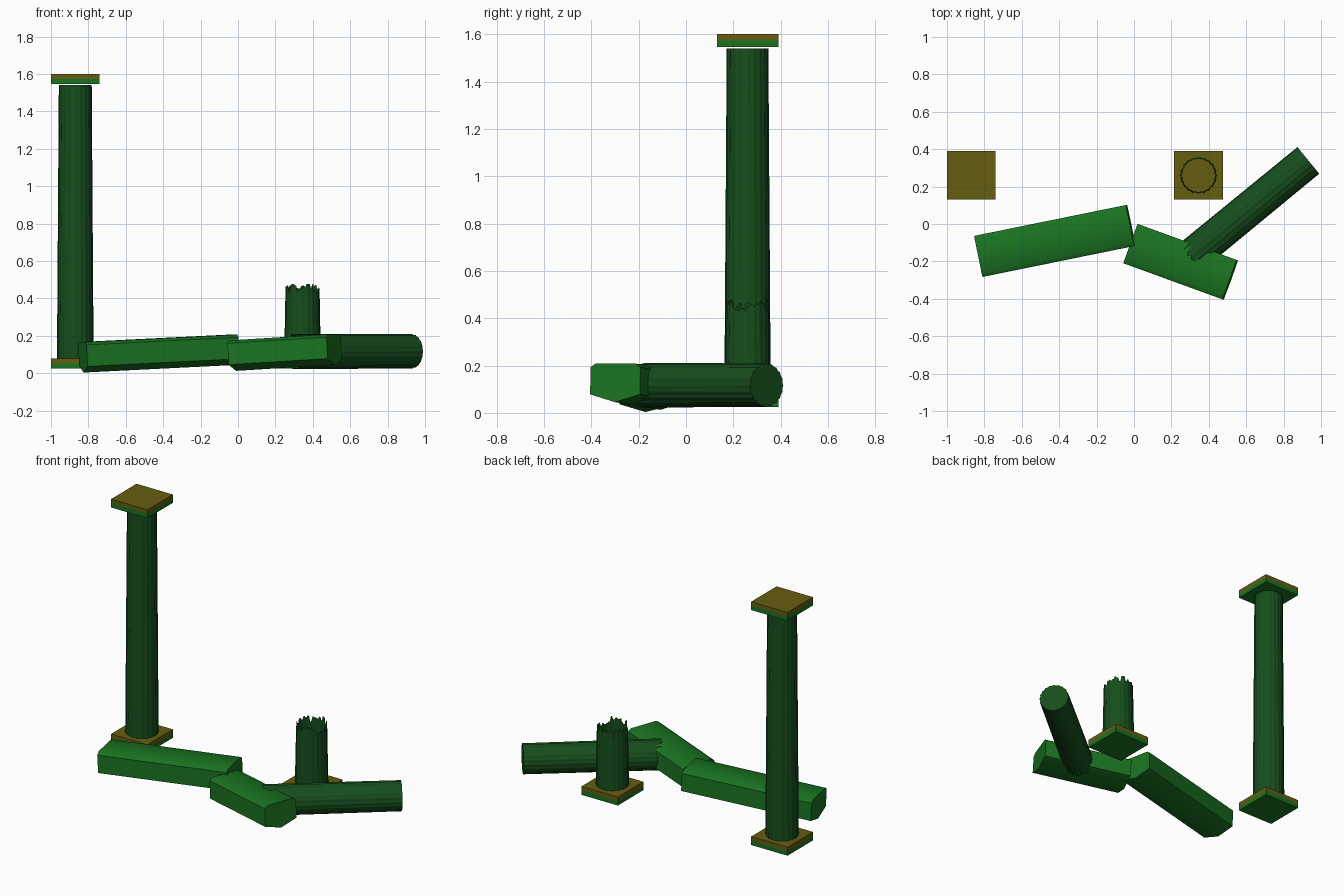
import bpy, bmesh, math, random
from mathutils import Vector, Matrix

if "Cube" in bpy.data.objects:
    bpy.data.objects.remove(bpy.data.objects["Cube"])

random.seed(4)
FLUTES, STEPS = 20, 4
N = FLUTES * STEPS


def material(name, rgb):
    m = bpy.data.materials.new(name)
    m.diffuse_color = (*rgb, 1)
    m.use_nodes = True
    m.node_tree.nodes["Principled BSDF"].inputs["Base Color"].default_value = m.diffuse_color
    return m


DARK = material("dark_green", (0.008, 0.075, 0.012))
GREEN = material("green", (0.01, 0.17, 0.015))
OLIVE = material("olive", (0.13, 0.11, 0.006))


def finish(name, bm, mat, matrix=None, angle=40):
    me = bpy.data.meshes.new(name)
    bmesh.ops.recalc_face_normals(bm, faces=bm.faces)
    bm.to_mesh(me)
    bm.free()
    me.materials.append(mat)
    ob = bpy.data.objects.new(name, me)
    bpy.context.collection.objects.link(ob)
    if matrix:
        ob.matrix_world = matrix
    bpy.ops.object.select_all(action='DESELECT')
    ob.select_set(True)
    bpy.context.view_layer.objects.active = ob
    bpy.ops.object.shade_smooth_by_angle(angle=math.radians(angle))
    return ob


def shaft(name, r0, r1, length, matrix, jag=0.0, cap=False):
    """Fluted tapering shaft along local z; jag breaks the far rim."""
    bm = bmesh.new()
    rows = []
    drop = [jag * random.random() for _ in range(N // 2)]
    for k in range(2):
        row = []
        for i in range(N):
            a = 2 * math.pi * i / N
            flute = 0.004 * abs(math.sin(FLUTES * a / 2))
            r = (r0, r1)[k] - flute
            z = k * (length - drop[i // 2])
            row.append(bm.verts.new((r * math.cos(a), r * math.sin(a), z)))
        rows.append(row)
    for i in range(N):
        j = (i + 1) % N
        bm.faces.new((rows[0][i], rows[0][j], rows[1][j], rows[1][i]))
    if cap:
        bm.faces.new(rows[0])
    return finish(name, bm, DARK, matrix, 60)


def slab(name, x, y, z0, z1):
    """Square slab: olive upper layer over a green lower layer."""
    mid = (z0 + z1) / 2
    for part, a, b, mat in (("lower", z0, mid, GREEN), ("upper", mid, z1, OLIVE)):
        bm = bmesh.new()
        bmesh.ops.create_cube(bm, size=1, matrix=Matrix.Translation((x, y, (a + b) / 2))
                              @ Matrix.Diagonal((0.26, 0.26, b - a, 1)))
        finish(f"{name}_{part}", bm, mat)


def block(name, centre, length, yaw, tilt):
    """Fallen beam with a shallow keel underneath."""
    half = [(0, -0.083), (0.112, -0.05), (0.112, 0.065), (0.09, 0.08)]
    section = half + [(-y, z) for y, z in half[:0:-1]]
    bm = bmesh.new()
    ends = [[bm.verts.new((s * length / 2, y, z)) for y, z in section] for s in (-1, 1)]
    n = len(section)
    for i in range(n):
        j = (i + 1) % n
        bm.faces.new((ends[0][i], ends[0][j], ends[1][j], ends[1][i]))
    for e in ends:
        bm.faces.new(e)
    rot = Matrix.Rotation(math.radians(yaw), 4, 'Z') @ Matrix.Rotation(-math.radians(tilt), 4, 'Y')
    finish(name, bm, GREEN, Matrix.Translation(centre) @ rot, 50)


# Standing column
slab("column_base", -0.87, 0.26, 0.025, 0.08)
shaft("column_shaft", 0.098, 0.088, 1.46, Matrix.Translation((-0.87, 0.26, 0.08)))
slab("column_capital", -0.87, 0.26, 1.546, 1.6)

# Broken column stump
slab("stump_base", 0.345, 0.26, 0.025, 0.08)
shaft("stump_shaft", 0.098, 0.091, 0.40, Matrix.Translation((0.345, 0.26, 0.08)), jag=0.05)

# Fallen piece of the broken column
axis = Vector((-0.773, -0.634, 0))
shaft("fallen_shaft", 0.092, 0.094, 0.83,
      Matrix.Translation((0.932, 0.34, 0.117)) @ axis.to_track_quat('Z', 'Y').to_matrix().to_4x4(),
      jag=0.05, cap=True)

# Fallen beam pieces
block("beam_long", (-0.423, -0.09, 0.107), 0.83, 11.5, 2.8)
block("beam_short", (0.25, -0.2025, 0.112), 0.565, -20, 3.3)
